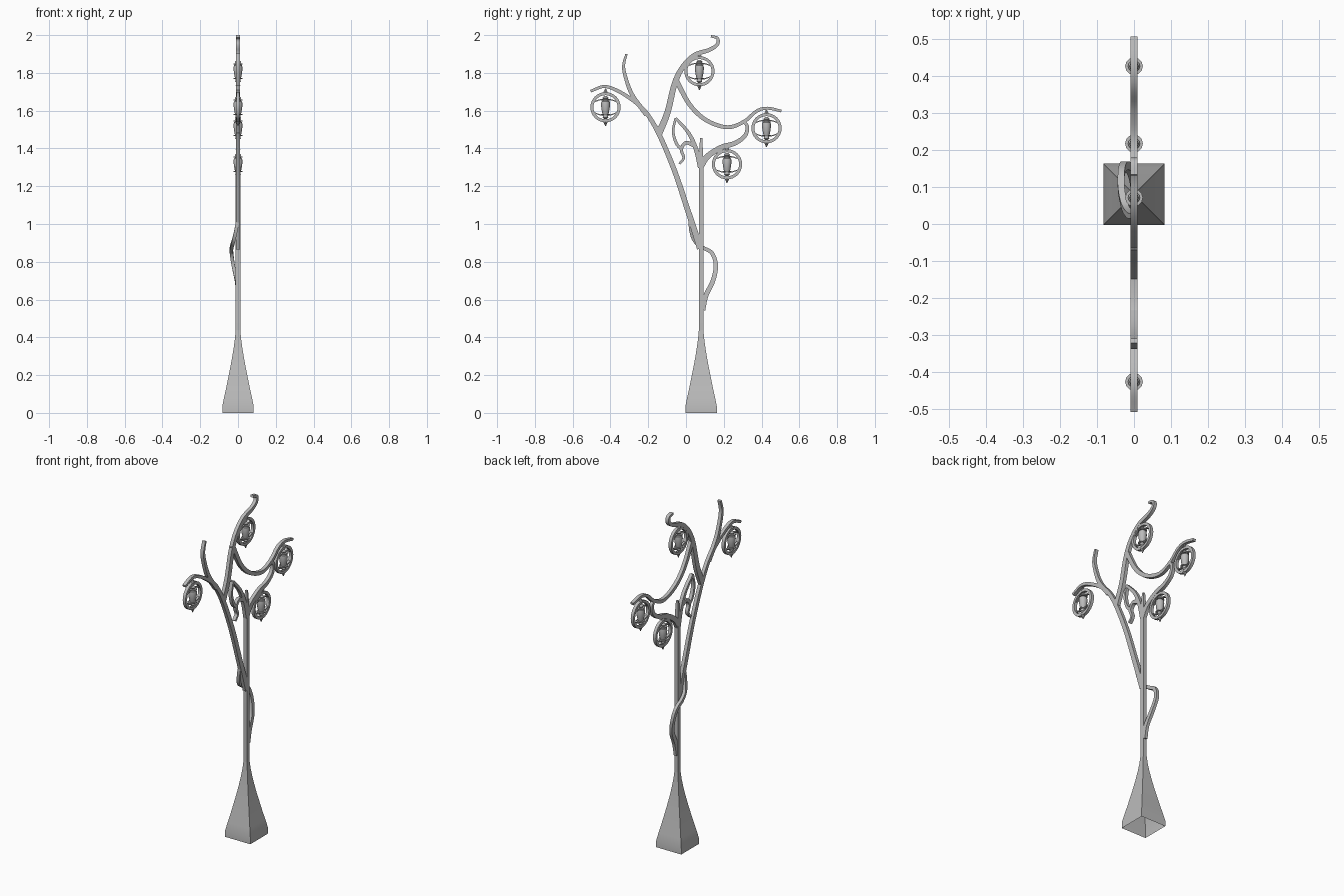
import bpy, bmesh, math
from mathutils import Vector

if "Cube" in bpy.data.objects:
    bpy.data.objects.remove(bpy.data.objects["Cube"])

metal = bpy.data.materials.new("grey_metal")
metal.diffuse_color = (0.5, 0.5, 0.5, 1)
metal.use_nodes = True
metal.node_tree.nodes["Principled BSDF"].inputs["Base Color"].default_value = metal.diffuse_color
POLE_Y = 0.08


def finish(name, bm, angle=35):
    bmesh.ops.recalc_face_normals(bm, faces=bm.faces)
    mesh = bpy.data.meshes.new(name)
    bm.to_mesh(mesh)
    bm.free()
    mesh.materials.append(metal)
    ob = bpy.data.objects.new(name, mesh)
    bpy.context.collection.objects.link(ob)
    bpy.ops.object.select_all(action='DESELECT')
    ob.select_set(True)
    bpy.context.view_layer.objects.active = ob
    bpy.ops.object.shade_smooth_by_angle(angle=math.radians(angle))
    return ob


def skin(bm, rings, closed=False, caps=True):
    """Bridge consecutive rings of vertices."""
    n = len(rings[0])
    pairs = list(zip(rings, rings[1:] + rings[:1])) if closed else list(zip(rings, rings[1:]))
    for a, b in pairs:
        for i in range(n):
            j = (i + 1) % n
            bm.faces.new((a[i], a[j], b[j], b[i]))
    if caps and not closed:
        bm.faces.new(rings[0])
        bm.faces.new(rings[-1])


def smooth_path(pts, steps=5):
    """Catmull-Rom curve through the points."""
    p = [Vector(q) for q in pts]
    p = [2 * p[0] - p[1]] + p + [2 * p[-1] - p[-2]]
    out = []
    for i in range(1, len(p) - 2):
        a, b, c, d = p[i - 1:i + 3]
        for s in range(steps):
            t = s / steps
            out.append(0.5 * (2 * b + (c - a) * t + (2 * a - 5 * b + 4 * c - d) * t ** 2
                              + (3 * b - a - 3 * c + d) * t ** 3))
    return out + [p[-2]]


def sweep(bm, pts, w0, w1, thick=0.02):
    """Rectangular bar along a path, tapering in width."""
    path = smooth_path(pts)
    side = Vector((1, 0, 0))
    rings = []
    for i, p in enumerate(path):
        t = path[min(i + 1, len(path) - 1)] - path[max(i - 1, 0)]
        n = side.cross(t).normalized() * (w0 + (w1 - w0) * i / (len(path) - 1)) / 2
        s = side * thick / 2
        rings.append([bm.verts.new(p + q) for q in (s + n, n - s, -s - n, s - n)])
    skin(bm, rings)


def branch(name, yz, w0, w1, thick=0.02):
    bm = bmesh.new()
    sweep(bm, [(0, y, z) for y, z in yz], w0, w1, thick)
    finish(name, bm)


def square_tower(name, profile, caps):
    bm = bmesh.new()
    rings = [[bm.verts.new((sx * r, POLE_Y + sy * r, z))
              for sx, sy in ((1, 1), (-1, 1), (-1, -1), (1, -1))] for r, z in profile]
    skin(bm, rings, caps=caps)
    finish(name, bm)


# flared base, open underneath, and square post
square_tower("flared_base", [(.083, 0), (.083, .035), (.073, .085), (.062, .135), (.051, .19),
                             (.040, .245), (.030, .30), (.022, .35), (.016, .395), (.012, .44)], False)
square_tower("post", [(.012, .43), (.012, 1.30), (.010, 1.38), (.006, 1.455)], True)

# branches, all in the y-z plane
branch("main_branch", [(.075, .87), (.045, .965), (.008, 1.077), (-.06, 1.28), (-.14, 1.47),
                       (-.204, 1.58), (-.262, 1.64), (-.352, 1.70), (-.431, 1.728), (-.505, 1.703)],
       .034, .014)
branch("left_twig", [(-.21, 1.58), (-.283, 1.68), (-.32, 1.777), (-.33, 1.84), (-.315, 1.90)], .026, .012)
branch("upper_branch", [(-.145, 1.475), (-.098, 1.59), (-.061, 1.74), (-.018, 1.83), (.045, 1.894),
                        (.124, 1.922), (.165, 1.95), (.167, 1.983), (.132, 1.994)], .036, .013)
branch("right_branch", [(-.058, 1.775), (.018, 1.634), (.108, 1.549), (.22, 1.512), (.31, 1.544),
                        (.373, 1.597), (.431, 1.613), (.505, 1.598)], .026, .014)
branch("lower_branch", [(.075, 1.30), (.114, 1.358), (.188, 1.406), (.257, 1.427), (.31, 1.464),
                        (.325, 1.512), (.305, 1.545)], .034, .016)
branch("fork_stem", [(.078, 1.30), (.055, 1.39), (.015, 1.48), (-.055, 1.56)], .03, .014)
branch("fork_outer", [(-.055, 1.56), (-.068, 1.49), (-.05, 1.425), (-.02, 1.395)], .012, .018)
branch("fork_curl", [(.045, 1.415), (.0, 1.43), (-.025, 1.395), (-.012, 1.35), (-.035, 1.318)], .022, .012)

# vine curling round the post
bm = bmesh.new()
sweep(bm, [(0, .088, .545), (0, .105, .62), (-.008, .143, .70), (-.025, .158, .78), (-.034, .138, .845),
           (-.034, .09, .875), (-.024, .045, .91), (-.01, .024, .97), (0, .022, 1.03)], .028, .014, .018)
finish("vine", bm)


def lathe(bm, profile, c, sides=12):
    rings = [[bm.verts.new(c + Vector((r * math.cos(a), r * math.sin(a), z)))
              for a in (2 * math.pi * k / sides for k in range(sides))] for r, z in profile]
    skin(bm, rings)


BULB = [(.006, -.062), (.015, -.054), (.013, -.044), (.016, -.036), (.021, -.012), (.024, .014),
        (.022, .03), (.015, .036), (.013, .044), (.016, .05), (.007, .06)]


def lantern(name, y, z):
    c = Vector((0, y, z))
    # flat hoop with pointed finials
    bm = bmesh.new()
    rings = []
    for k in range(32):
        a = 2 * math.pi * k / 32
        d = Vector((0, math.cos(a), math.sin(a)))
        rings.append([bm.verts.new(c + d * r + Vector((x, 0, 0)))
                      for r, x in ((.064, -.009), (.08, -.009), (.08, .009), (.064, .009))])
    skin(bm, rings, closed=True)
    for s in (1, -1):
        lathe(bm, [(.013, s * .077), (.008, s * .085), (.002, s * .1)], c, 8)
    finish(name + "_hoop", bm)
    # urn-shaped lamp
    bm = bmesh.new()
    lathe(bm, BULB, c)
    finish(name + "_lamp", bm)
    # thin curved holders above and below
    bm = bmesh.new()
    for s in (1, -1):
        arc = [(0, v, s * (.043 - 4 * v * v)) for v in (-.056, -.03, 0, .03, .056)]
        sweep(bm, [c + Vector(p) for p in arc], .006, .006, .014)
        lathe(bm, [(.024, s * .036), (.024, s * .041)], c)
    finish(name + "_holders", bm)


for nm, y, z in (("left_lantern", -.426, 1.618), ("top_lantern", .071, 1.809),
                 ("right_lantern", .426, 1.507), ("lower_lantern", .217, 1.316)):
    lantern(nm, y, z)
